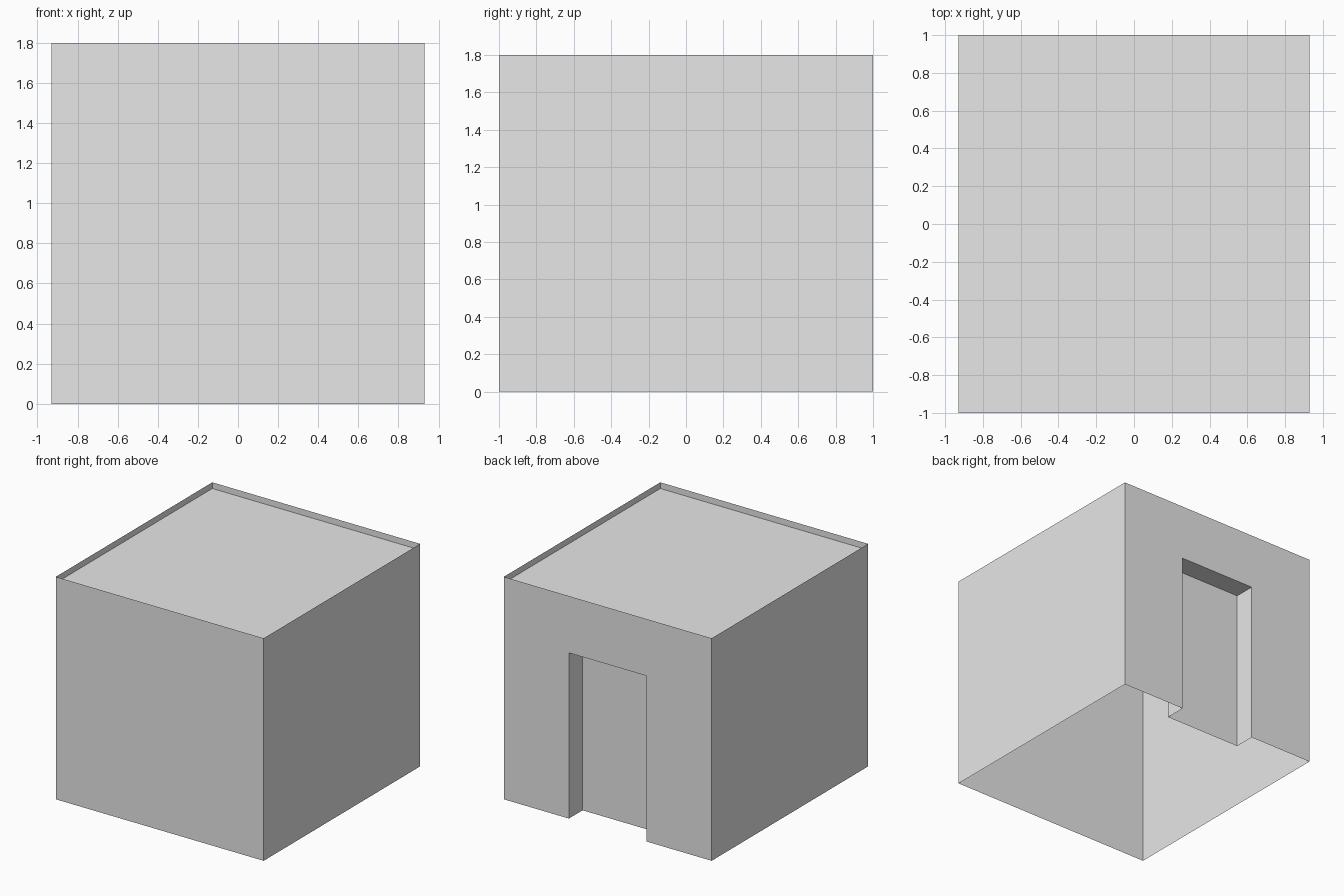
import bpy
import bmesh
from mathutils import Vector

if "Cube" in bpy.data.objects:
    bpy.data.objects.remove(bpy.data.objects["Cube"], do_unlink=True)

# Overall half width, half depth and height
W, D, H = 0.93, 1.0, 1.8
# Doorway half width, height and recess depth
DOOR_W, DOOR_H, RECESS = 0.348, 1.34, 0.175
# Parapet thickness and drop to the roof
RIM, DROP = 0.025, 0.05

grey = bpy.data.materials.new("plain grey")
grey.use_nodes = True
colour = (0.8, 0.8, 0.8, 1)
grey.diffuse_color = colour
grey.node_tree.nodes["Principled BSDF"].inputs["Base Color"].default_value = colour


def finish(name, bm):
    mesh = bpy.data.meshes.new(name)
    bm.to_mesh(mesh)
    bm.free()
    mesh.materials.append(grey)
    obj = bpy.data.objects.new(name, mesh)
    bpy.context.collection.objects.link(obj)


def polygon(bm, points):
    return bm.faces.new([bm.verts.new(p) for p in points])


def sweep(bm, path, offset):
    """Open strip made by sliding a path along an offset."""
    near = [bm.verts.new(p) for p in path]
    far = [bm.verts.new(Vector(p) + Vector(offset)) for p in path]
    for i in range(len(path) - 1):
        bm.faces.new((near[i], near[i + 1], far[i + 1], far[i]))


# Front and side walls, open underneath
bm = bmesh.new()
sweep(bm, [(-W, D, 0), (-W, -D, 0), (W, -D, 0), (W, D, 0)], (0, 0, H))
finish("front_and_side_walls", bm)

# Back wall with the doorway left out
opening = [(DOOR_W, D, 0), (DOOR_W, D, DOOR_H), (-DOOR_W, D, DOOR_H), (-DOOR_W, D, 0)]
bm = bmesh.new()
polygon(bm, [(W, D, 0)] + opening + [(-W, D, 0), (-W, D, H), (W, D, H)])
finish("back_wall", bm)

# Jambs and head of the doorway
bm = bmesh.new()
sweep(bm, opening[::-1], (0, -RECESS, 0))
finish("door_reveal", bm)

# Door panel at the back of the recess
bm = bmesh.new()
polygon(bm, [(x, y - RECESS, z) for x, y, z in reversed(opening)])
bmesh.ops.reverse_faces(bm, faces=bm.faces[:])
finish("door_panel", bm)

# Sunken flat roof with its thin parapet rim
bm = bmesh.new()
roof = polygon(bm, [(-W, -D, H), (W, -D, H), (W, D, H), (-W, D, H)])
bmesh.ops.inset_region(bm, faces=[roof], thickness=RIM, use_boundary=True)
sunk = bmesh.ops.extrude_discrete_faces(bm, faces=[roof])["faces"][0]
bmesh.ops.translate(bm, verts=sunk.verts[:], vec=(0, 0, -DROP))
finish("roof_and_parapet", bm)
